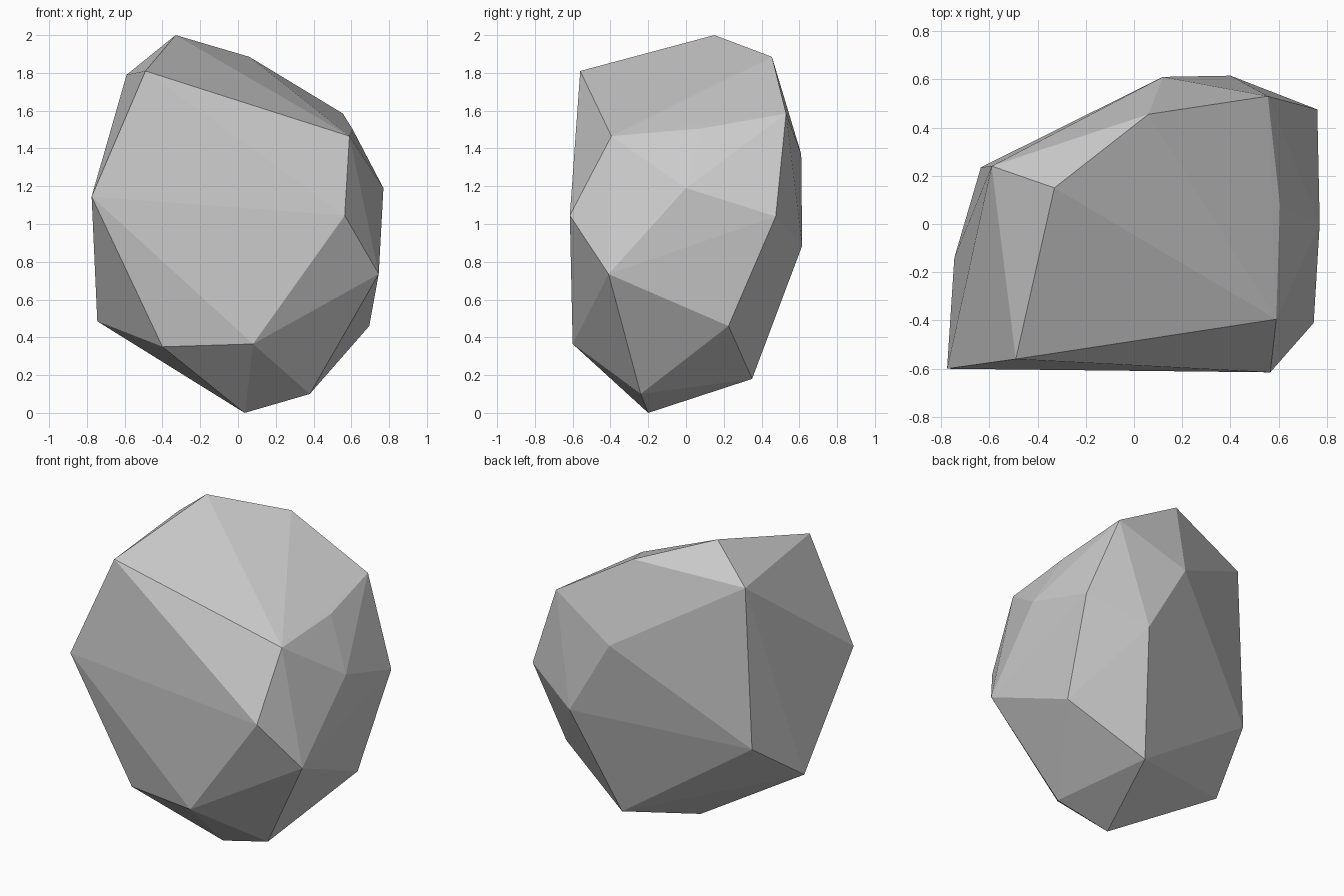
import bpy
import bmesh

# Remove the default object only
default_object = bpy.data.objects.get("Cube")
if default_object:
    bpy.data.objects.remove(default_object, do_unlink=True)


def make_material(name, colour):
    """One plain flat colour for viewport and render."""
    material = bpy.data.materials.new(name)
    material.use_nodes = True
    material.diffuse_color = colour
    shader = next(n for n in material.node_tree.nodes if n.type == "BSDF_PRINCIPLED")
    shader.inputs["Base Color"].default_value = colour
    shader.inputs["Roughness"].default_value = 0.9
    return material


def make_boulder(name, corner_groups, material):
    """Wrap a tight, flat-faced skin around the corner points."""
    bm = bmesh.new()
    for group in corner_groups:
        for corner in group:
            bm.verts.new(corner)
    bmesh.ops.convex_hull(bm, input=bm.verts[:])
    bmesh.ops.recalc_face_normals(bm, faces=bm.faces[:])
    for face in bm.faces:
        face.smooth = False
    mesh = bpy.data.meshes.new(name)
    bm.to_mesh(mesh)
    bm.free()
    mesh.materials.append(material)
    boulder = bpy.data.objects.new(name, mesh)
    bpy.context.collection.objects.link(boulder)
    return boulder


# Corners of the sloping top
crown = [
    (-0.33, 0.15, 2), (-0.49, -0.56, 1.81), (-0.59, 0.24, 1.79),
    (0.06, 0.455, 1.885), (0.555, 0.53, 1.585),
    (0.605, 0.08, 1.505), (0.59, -0.395, 1.465),
]
# Corners around the widest part
girdle = [
    (-0.775, -0.6, 1.145), (0.565, -0.615, 1.045), (0.77, 0, 1.19),
    (0.745, -0.41, 0.735), (0.76, 0.475, 1.04), (0.12, 0.61, 1.37),
    (0.4, 0.615, 0.885), (-0.635, 0.235, 0.76),
]
# Corners of the tapered underside
underside = [
    (0.08, -0.6, 0.365), (-0.4, -0.51, 0.35), (-0.745, -0.14, 0.485),
    (0.695, 0.225, 0.46), (0.21, 0.35, 0.18),
    (0.38, -0.24, 0.1), (0.035, -0.2, 0),
]

stone_grey = make_material("stone grey", (0.6, 0.6, 0.6, 1))
make_boulder("boulder", [crown, girdle, underside], stone_grey)
